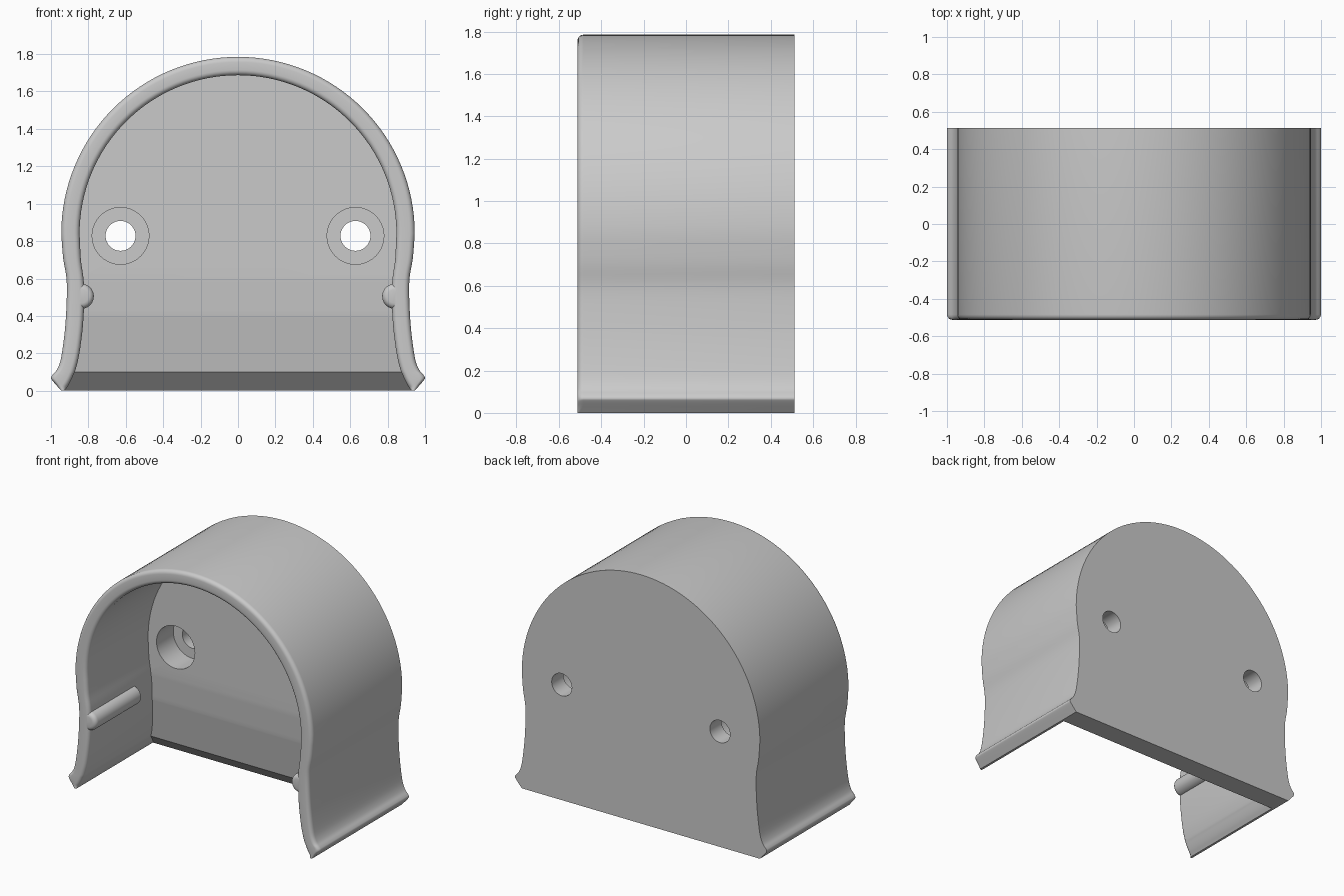
import bpy, bmesh, math
from mathutils import Vector

if "Cube" in bpy.data.objects:
    bpy.data.objects.remove(bpy.data.objects["Cube"])

FRONT, BACK, AXIS_Z = -0.512, 0.512, 0.84

grey = bpy.data.materials.new("light grey plastic")
grey.use_nodes = True
colour = (0.59, 0.59, 0.59, 1)
grey.diffuse_color = colour
grey.node_tree.nodes["Principled BSDF"].inputs["Base Color"].default_value = colour


def finish(name, bm):
    bmesh.ops.recalc_face_normals(bm, faces=bm.faces)
    mesh = bpy.data.meshes.new(name)
    bm.to_mesh(mesh)
    bm.free()
    mesh.materials.append(grey)
    ob = bpy.data.objects.new(name, mesh)
    bpy.context.collection.objects.link(ob)
    return ob


def prism(loop, y0, y1):
    """Extrude an x-z outline from y0 to y1; returns the mesh and its front face."""
    bm = bmesh.new()
    front = bm.faces.new([bm.verts.new((x, y0, z)) for x, z in loop])
    back = bmesh.ops.extrude_face_region(bm, geom=[front], use_keep_orig=True)
    moved = [v for v in back["geom"] if isinstance(v, bmesh.types.BMVert)]
    bmesh.ops.translate(bm, verts=moved, vec=(0, y1 - y0, 0))
    return bm, front


def smooth_path(pts, steps=4):
    """Catmull-Rom curve through the points."""
    p = [Vector(q) for q in pts]
    p = [2 * p[0] - p[1]] + p + [2 * p[-1] - p[-2]]
    out = []
    for a, b, c, d in zip(p, p[1:], p[2:], p[3:]):
        for i in range(steps):
            t = i / steps
            out.append(tuple(0.5 * (2 * b + (c - a) * t + (2 * a - 5 * b + 4 * c - d) * t * t
                                    + (3 * b - a - 3 * c + d) * t ** 3)))
    return out + [tuple(p[-2])]


def outline(radius, leg):
    """Crown arc with a flared leg on each side, running from foot to foot."""
    arc = [(radius * math.sin(a), AXIS_Z + radius * math.cos(a))
           for a in (math.pi / 2 * i / 32 for i in range(32))]
    half = arc + smooth_path([(radius, AXIS_Z)] + leg)
    return [(-x, z) for x, z in reversed(half[1:])] + half


def curved_wall(outer, inner, radius):
    """Sweep a section with a rounded front rim between two matching outlines."""
    bm = bmesh.new()
    angles = [math.pi / 2 * i / 5 for i in range(6)]
    rings = []
    for o, i in zip(outer, inner):
        o, i = Vector(o), Vector(i)
        r = min(radius, 0.45 * (i - o).length)
        u = (i - o).normalized()
        rim = [(r * (1 - math.cos(a)), FRONT + r * (1 - math.sin(a))) for a in angles]
        section = [(o, BACK)] + [(o + u * s, y) for s, y in rim]
        section += [(i - u * s, y) for s, y in reversed(rim)] + [(i, BACK)]
        rings.append([bm.verts.new((p.x, y, p.y)) for p, y in section])
    n = len(rings[0])
    for a, b in zip(rings, rings[1:]):
        for k in range(n):
            bm.faces.new((a[k], a[(k + 1) % n], b[(k + 1) % n], b[k]))
    bm.faces.new(rings[0])
    bm.faces.new(rings[-1])
    return finish("housing", bm)


def cylinder(name, x, z, radius, y0, y1, bevel=0):
    loop = [(x + radius * math.cos(a), z + radius * math.sin(a))
            for a in (math.tau * i / 40 for i in range(40))]
    bm, front = prism(loop, y0, y1)
    if bevel:
        bmesh.ops.bevel(bm, geom=list(front.edges), offset=bevel, segments=4,
                        profile=0.5, affect='EDGES')
    return finish(name, bm)


def boolean(target, tool, operation):
    mod = target.modifiers.new("join", 'BOOLEAN')
    mod.operation, mod.object, mod.solver = operation, tool, 'EXACT'
    bpy.context.view_layer.objects.active = target
    bpy.ops.object.modifier_apply(modifier=mod.name)
    bpy.data.objects.remove(tool)


# Curved wall: horseshoe with flared, blunt feet
outer = outline(0.945, [(0.935, 0.71), (0.917, 0.6), (0.916, 0.48), (0.925, 0.33), (0.945, 0.18),
                        (0.966, 0.117), (0.99, 0.087), (0.999, 0.07), (0.991, 0.053), (0.945, 0.0)])
inner = outline(0.847, [(0.84, 0.7), (0.826, 0.6), (0.822, 0.5), (0.829, 0.35), (0.848, 0.2),
                        (0.868, 0.115), (0.88, 0.085), (0.895, 0.052), (0.91, 0.025), (0.928, 0.0)])
housing = curved_wall(outer, inner, 0.028)

# Back plate: outline inside the wall, front trimmed by sloping planes
middle = outline(0.9, [(0.89, 0.7), (0.873, 0.6), (0.87, 0.5), (0.876, 0.35),
                       (0.895, 0.2), (0.918, 0.1), (0.938, 0.0)])
bm, front = prism(middle, 0.0, BACK)
section = [(0.19, 1.0), (0.19, 0.6), (0.206, 0.4), (0.258, 0.1), (0.36, 0.0)]
for (ya, za), (yb, zb) in zip(section, section[1:]):
    normal = Vector((0, zb - za, ya - yb))
    cut = bmesh.ops.bisect_plane(bm, geom=bm.verts[:] + bm.edges[:] + bm.faces[:],
                                 plane_co=(0, ya, za), plane_no=normal, clear_outer=True)
    edges = [e for e in cut["geom_cut"] if isinstance(e, bmesh.types.BMEdge)]
    bmesh.ops.holes_fill(bm, edges=[e for e in edges if e.is_boundary], sides=0)
boolean(housing, finish("back_plate", bm), 'UNION')

# Side pegs and counterbored screw holes, on both sides
for side in (-1, 1):
    boolean(housing, cylinder("peg", side * 0.838, 0.505, 0.067, FRONT + 0.001, 0.0, 0.03), 'UNION')
    boolean(housing, cylinder("counterbore", side * 0.628, 0.828, 0.152, -0.1, 0.38), 'DIFFERENCE')
    boolean(housing, cylinder("screw_hole", side * 0.628, 0.828, 0.08, 0.3, 0.7), 'DIFFERENCE')

bpy.ops.object.select_all(action='DESELECT')
housing.select_set(True)
bpy.context.view_layer.objects.active = housing
bpy.ops.object.shade_smooth_by_angle(angle=math.radians(32))
